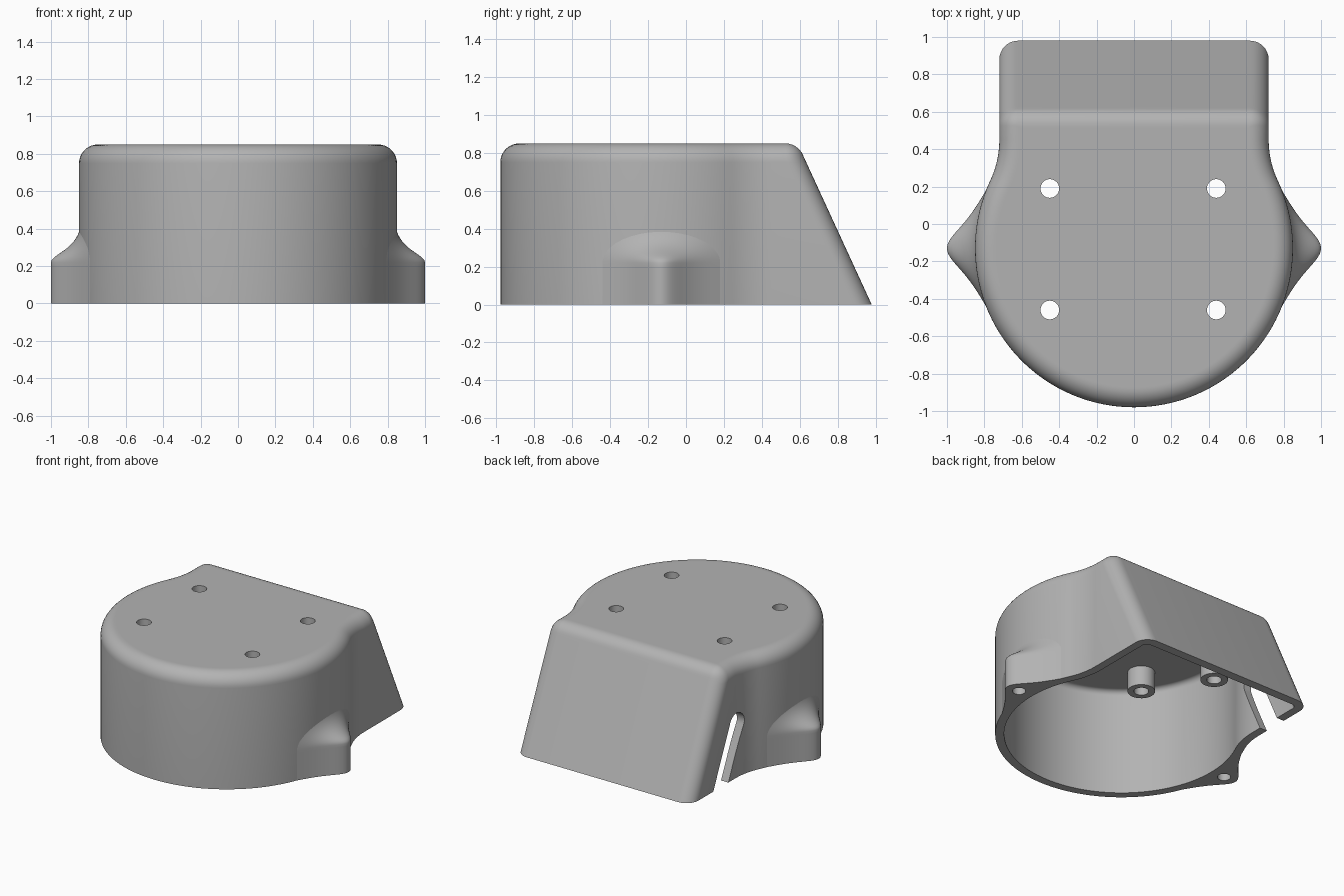
import bpy, bmesh, math

cube = bpy.data.objects.get("Cube")
if cube:
    bpy.data.objects.remove(cube, do_unlink=True)

# Single grey plastic
GREY = (0.45, 0.45, 0.45, 1.0)
mat = bpy.data.materials.new("grey plastic")
mat.use_nodes = True
mat.diffuse_color = GREY
mat.node_tree.nodes["Principled BSDF"].inputs["Base Color"].default_value = GREY

# Main dimensions
CY, R = -0.13, 0.85                # round front: centre and radius
NECK, YC = 0.72, 0.45              # half width of the neck, where it gets straight
DY = YC - CY
COVE = (DY**2 - R**2 + NECK**2) / (2 * (R - NECK))
ROUND, TOP, WALL = 0.1, 0.85, 0.06
SLOPE, BACK, FLAT_END = 0.46, 0.98, 0.525
SCREWS = [(x, y) for x in (-0.45, 0.44) for y in (-0.46, 0.19)]


def loft(name, rings, closed=False):
    """Skin a list of equal rings; cap the ends unless the loft closes on itself."""
    bm = bmesh.new()
    rows = [[bm.verts.new(p) for p in ring] for ring in rings]
    n = len(rows[0])
    pairs = list(zip(rows, rows[1:])) + ([(rows[-1], rows[0])] if closed else [])
    for a, b in pairs:
        for i in range(n):
            j = (i + 1) % n
            bm.faces.new((a[i], a[j], b[j], b[i]))
    if not closed:
        bm.faces.new(rows[0][::-1])
        bm.faces.new(rows[-1])
    bmesh.ops.recalc_face_normals(bm, faces=bm.faces[:])
    mesh = bpy.data.meshes.new(name)
    bm.to_mesh(mesh)
    bm.free()
    mesh.materials.append(mat)
    obj = bpy.data.objects.new(name, mesh)
    bpy.context.collection.objects.link(obj)
    return obj


def circle(x, y, z, r, n=32):
    return [(x + r * math.cos(math.tau * i / n), y + r * math.sin(math.tau * i / n), z)
            for i in range(n)]


def activate(obj):
    bpy.ops.object.select_all(action='DESELECT')
    obj.select_set(True)
    bpy.context.view_layer.objects.active = obj


def cut(obj, cutter):
    activate(obj)
    mod = obj.modifiers.new("cut", 'BOOLEAN')
    mod.operation, mod.solver, mod.object = 'DIFFERENCE', 'EXACT', cutter
    bpy.ops.object.modifier_apply(modifier=mod.name)
    bpy.data.objects.remove(cutter, do_unlink=True)


def smooth(obj):
    activate(obj)
    bpy.ops.object.shade_smooth_by_angle(angle=math.radians(30))


def outline(inset, back, z):
    """Plan of the cover: round front, coved shoulders, straight neck, rounded corners."""
    half = []

    def arc(cx, cy, r, start, end, n):
        for i in range(n + 1):
            a = start + (end - start) * i / n
            half.append((cx + r * math.cos(a), cy + r * math.sin(a), z))

    phi = math.atan2(DY, NECK + COVE)
    arc(0, CY, R - inset, -math.pi / 2, phi, 40)
    half.pop()
    arc(NECK + COVE, YC, COVE + inset, math.pi + phi, math.pi, 10)
    rc = max(ROUND - inset, 0.004)
    arc(NECK - inset - rc, back - rc, rc, 0, math.pi / 2, 8)
    return half + [(-x, y, h) for x, y, h in half[:0:-1]]


def skin(r):
    """Rings from the open bottom to the top, with edge rounding r."""
    off = (ROUND - r) * math.hypot(1, SLOPE)
    rings = [outline(ROUND - r, BACK - off, 0)]
    for deg in range(0, 91, 10):
        t = math.radians(deg)
        z = TOP - ROUND + r * math.sin(t)
        if t < math.atan(SLOPE):
            back = BACK - SLOPE * z - off
        else:
            back = FLAT_END + r * math.cos(t)
        rings.append(outline(ROUND - r * math.cos(t), back, z))
    rings.append(outline(ROUND + 0.01, FLAT_END - 0.01, z))
    return rings


# Hollow cover
shell = loft("cover_shell", skin(ROUND - WALL)[::-1] + skin(ROUND))

# Screw holes through the top
for x, y in SCREWS:
    cut(shell, loft("hole_cutter", [circle(x, y, z, 0.05) for z in (0.6, 1.0)]))

# Slanted cable slot in one side wall, parallel to the sloped back
tilt = math.atan(SLOPE)
hw, top_y, top_z = 0.08, 0.436, 0.40
slot = []
for i in range(17):
    a = math.pi * i / 16 + tilt
    slot.append((top_y + hw * math.cos(a), top_z + hw * math.sin(a)))
drop = 0.65
slot += [(y + drop * SLOPE, z - drop) for y, z in (slot[-1], slot[0])]
cut(shell, loft("slot_cutter", [[(x, y, z) for y, z in slot] for x in (-1.0, -0.5)]))
smooth(shell)


# Mounting ears flaring out of the round wall, with blind screw holes
def ear_ring(side, z):
    ys = [-0.33 + 0.66 * i / 44 for i in range(45)]
    front, rear = [], []
    for y in ys:
        wall = math.sqrt(R**2 - y**2)
        d = math.hypot(y, 1.9 * max(z - 0.22, 0))
        bump = max((1 / (1 + (d / 0.16)**2) - 0.19) / 0.81, 0)
        front.append((side * (wall - 0.004 + 0.154 * bump), y + CY, z))
        rear.append((side * (wall - 0.03), y + CY, z))
    return front + rear[::-1]


levels = [0, 0.11, 0.2] + [0.22 + 0.25 * i / 20 for i in range(21)]
for label, side in (("left", 1), ("right", -1)):
    ear = loft(label + "_mounting_ear", [ear_ring(side, z) for z in levels])
    cut(ear, loft("ear_cutter", [circle(side * 0.9, CY, z, 0.045) for z in (-0.1, 0.19)]))
    smooth(ear)


# Tubular bosses hanging from the ceiling
def boss(name, x, y, bottom):
    top = TOP - WALL + 0.01
    smooth(loft(name, [circle(x, y, z, r) for r, z in
                       ((0.05, bottom), (0.093, bottom), (0.093, top), (0.05, top))], True))


for i, (x, y) in enumerate(SCREWS):
    boss("screw_boss_%d" % (i + 1), x, y, 0.645)
boss("cable_clamp_boss", -0.41, 0.35, 0.36)
